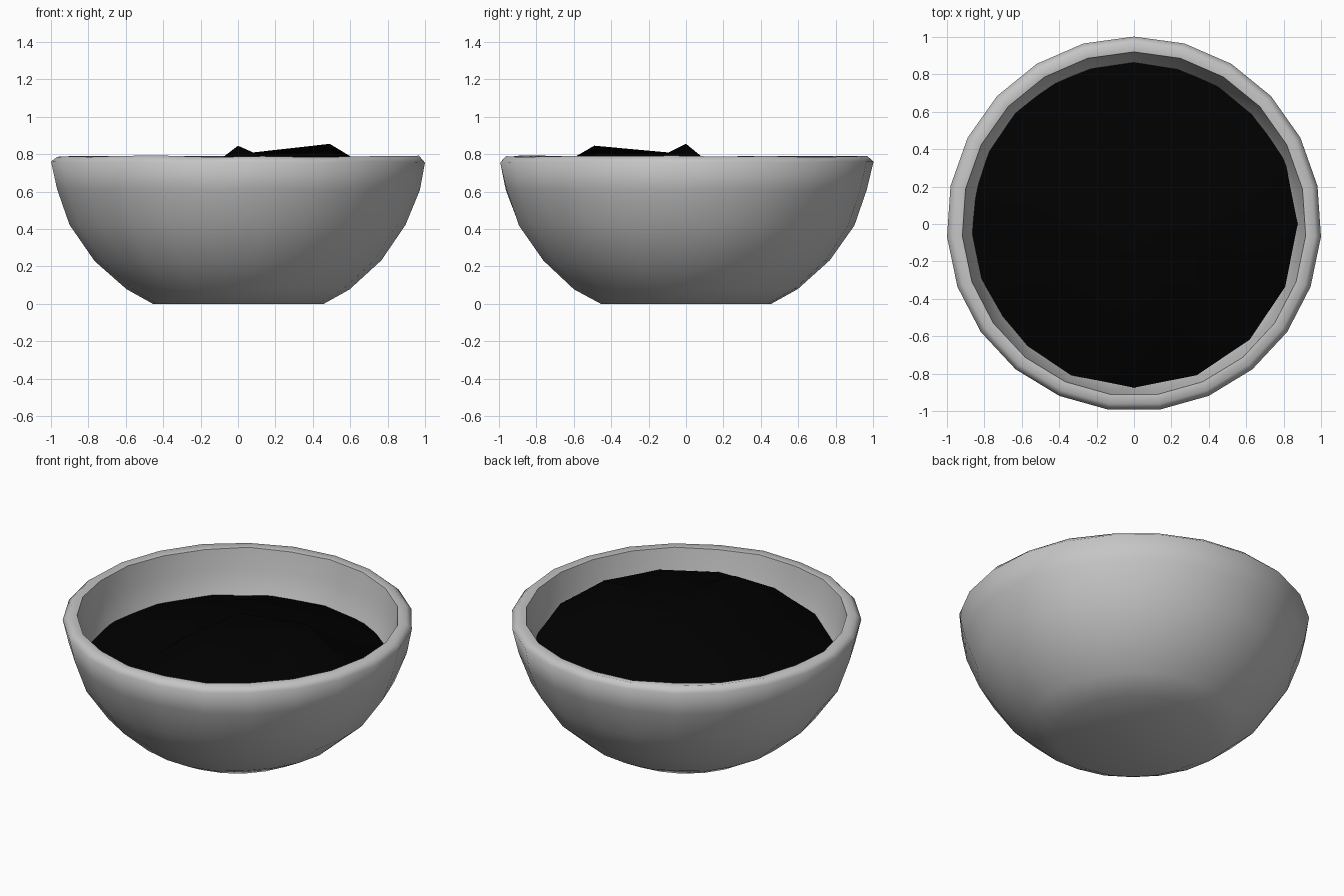
import bpy, bmesh, random
from math import sin, cos, radians, tau, pi

random.seed(4)
cube = bpy.data.objects.get("Cube")
if cube:
    bpy.data.objects.remove(cube, do_unlink=True)


def material(name, value):
    mat = bpy.data.materials.new(name)
    mat.use_nodes = True
    color = (value, value, value, 1)
    mat.diffuse_color = color
    mat.node_tree.nodes["Principled BSDF"].inputs["Base Color"].default_value = color
    return mat


def ring(bm, count, point):
    return [bm.verts.new(point(pi / 2 + tau * i / count)) for i in range(count)]


def bridge(bm, a, b):
    n = len(a)
    for i in range(n):
        j = (i + 1) % n
        bm.faces.new((a[i], a[j], b[j], b[i]))


def fan(bm, loop, z):
    tip = bm.verts.new((0, 0, z))
    for i, v in enumerate(loop):
        bm.faces.new((v, loop[(i + 1) % len(loop)], tip))


def finish(bm, name, mat):
    mesh = bpy.data.meshes.new(name)
    bm.to_mesh(mesh)
    bm.free()
    mesh.materials.append(mat)
    obj = bpy.data.objects.new(name, mesh)
    bpy.context.collection.objects.link(obj)
    bpy.ops.object.select_all(action='DESELECT')
    obj.select_set(True)
    bpy.context.view_layer.objects.active = obj
    bpy.ops.object.shade_smooth_by_angle(angle=radians(64))


# Bowl: radius and height from the foot, over the rim, to the inner floor
profile = [(.46, 0), (.6, .08), (.77, .23), (.9, .42), (.97, .61), (1.002, .757),
           (.97, .788), (.92, .782), (.9, .66), (.86, .5), (.75, .3), (.55, .14)]
bm = bmesh.new()
loops = []
for k, (r, z) in enumerate(profile):
    side = 0 if 5 <= k <= 7 else .005
    lift = 0 if k == 0 else .004
    loops.append(ring(bm, 23, lambda a: (
        r * cos(a) + random.uniform(-side, side),
        r * sin(a) + random.uniform(-side, side),
        z + random.uniform(-lift, lift))))
for a, b in zip(loops, loops[1:]):
    bridge(bm, a, b)
bm.faces.new(loops[0][::-1])
fan(bm, loops[-1], .1)
finish(bm, "bowl", material("grey clay", .56))

# Filling: a solid heap with two peaks towards the front left,
# its edge meeting the bowl wall
PEAKS = {0: .855, 22: .795, 248: .795, 270: .845, 315: .8}


def heap(a):
    deg = round(a * 360 / tau) % 360
    z = PEAKS.get(deg, .66 + .11 * max(0, cos(a + pi / 4)))
    return .49 * cos(a), .49 * sin(a), z


def edge(a):
    return .875 * cos(a), .875 * sin(a), .51 + .16 * max(0, cos(a + pi / 4))


bm = bmesh.new()
base = ring(bm, 16, lambda a: (.5 * cos(a), .5 * sin(a), .17))
rim = ring(bm, 16, edge)
crest = ring(bm, 16, heap)
bm.faces.new(base[::-1])
bridge(bm, base, rim)
bridge(bm, rim, crest)
fan(bm, crest, .8)
finish(bm, "filling", material("black filling", 0))
